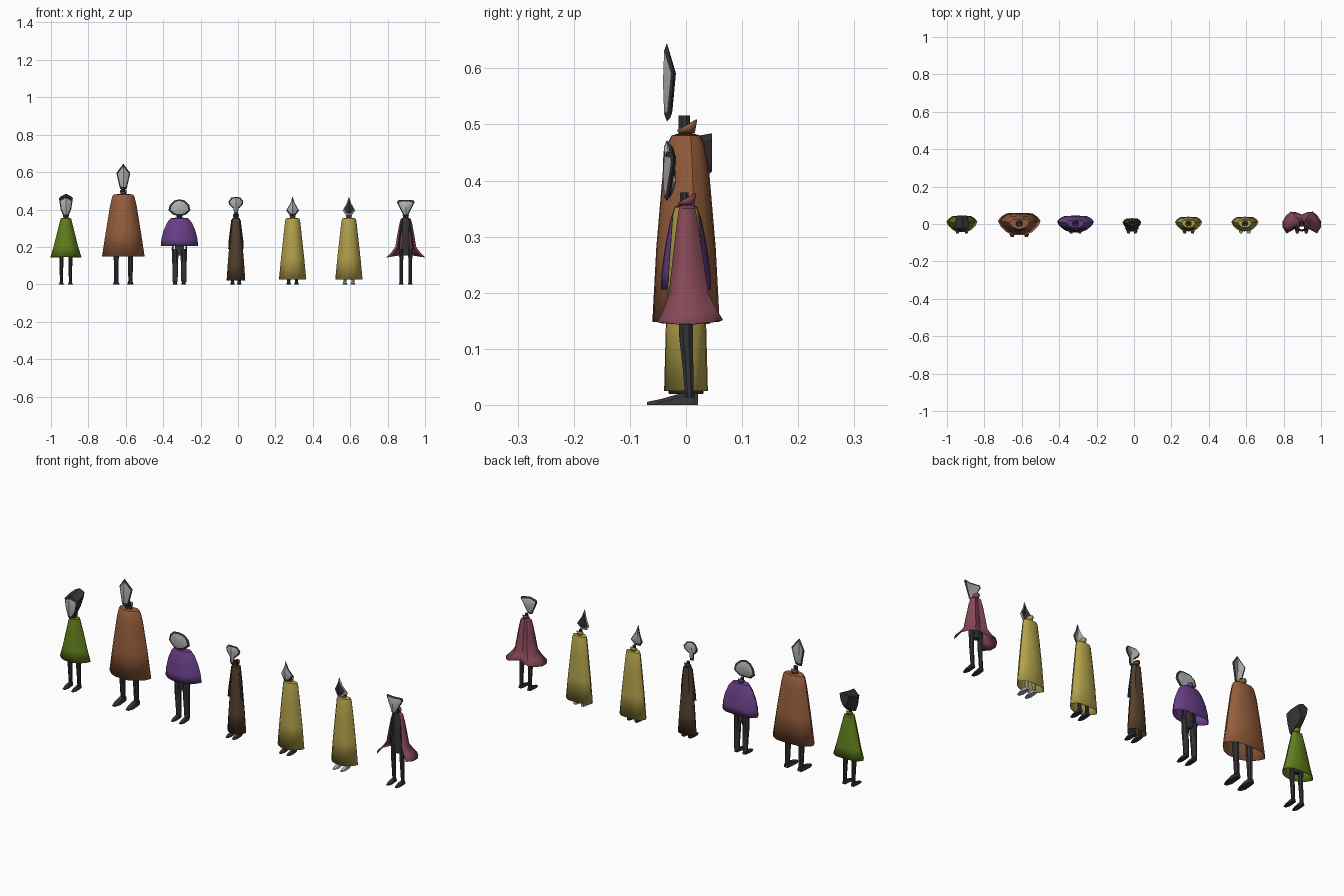
import bpy, math

if "Cube" in bpy.data.objects:
    bpy.data.objects.remove(bpy.data.objects["Cube"])


def material(name, rgb):
    m = bpy.data.materials.new(name)
    m.diffuse_color = (*rgb, 1)
    m.use_nodes = True
    m.node_tree.nodes["Principled BSDF"].inputs["Base Color"].default_value = m.diffuse_color
    return m


DARK = material("charcoal", (0.035, 0.035, 0.038))
PALE = material("pale_grey", (0.45, 0.45, 0.45))
GREEN = material("green", (0.12, 0.21, 0.012))
ORANGE = material("orange", (0.30, 0.11, 0.045))
PURPLE = material("purple", (0.14, 0.05, 0.24))
BROWN = material("brown", (0.09, 0.05, 0.025))
YELLOW = material("yellow", (0.45, 0.36, 0.07))
RED = material("red", (0.24, 0.065, 0.095))


def make(name, verts, faces, mats, indices=None, thick=0):
    me = bpy.data.meshes.new(name)
    me.from_pydata(verts, [], faces)
    for m in mats:
        me.materials.append(m)
    if indices:
        me.polygons.foreach_set("material_index", indices)
    ob = bpy.data.objects.new(name, me)
    bpy.context.collection.objects.link(ob)
    if thick:
        s = ob.modifiers.new("thickness", "SOLIDIFY")
        s.thickness = thick
        s.offset = -1
    return ob


def loft(name, rings, mat, caps=True, closed=True, thick=0):
    n = len(rings[0])
    verts = [v for r in rings for v in r]
    faces = []
    for k in range(len(rings) - 1):
        for i in range(n if closed else n - 1):
            j = (i + 1) % n
            faces.append((k*n + i, k*n + j, (k+1)*n + j, (k+1)*n + i))
    if caps:
        faces.append(tuple(reversed(range(n))))
        faces.append(tuple(range((len(rings) - 1)*n, len(rings)*n)))
    return make(name, verts, faces, [mat], thick=thick)


def oval(x, y, z, rx, ry, n=8):
    a = [2*math.pi*(i + 0.5)/n for i in range(n)]
    return [(x + rx*math.cos(t), y + ry*math.sin(t), z) for t in a]


def mirrored(half):
    return half + [(-x, y) for x, y in reversed(half) if abs(x) > 1e-6]


# Half section of a closed cloak, front to back
SECTION = [(0, -1), (0.3, -0.97), (0.6, -0.72), (0.88, -0.2), (1, 0.28),
           (0.85, 0.65), (0.6, 0.95), (0, 1)]


def cloak(name, cx, profile, mat):
    # profile rows: z, half width, half depth
    sec = mirrored(SECTION)
    rings = [[(cx + x*w, y*d, z) for x, y in sec] for z, w, d in profile]
    z = profile[-1][0]
    rings.append([(cx + x*0.014, y*0.012, z + 0.004) for x, y in sec])
    loft(name + "_cloak", rings, mat, caps=False, thick=0.002)


def collar(name, cx, z, mat, s=1):
    def tilt(r, low, high):
        return [(x, y, z + s*(low + (high - low)*(0.5 + y/(2*r)))) for x, y, _ in oval(cx, 0.002, 0, r, r, 12)]
    loft(name + "_collar", [tilt(0.013*s, -0.003, -0.001), tilt(0.017*s, 0.002, 0.02)],
         mat, caps=False, thick=0.002)


def body(name, cx, s=1, gap=0.024, stout=1, leg_mat=DARK):
    # Torso and neck
    loft(name + "_torso", [oval(cx, 0, z*s, w*s, d*s) for z, w, d in
         [(0.155, 0.022, 0.012), (0.20, 0.026, 0.014), (0.26, 0.018, 0.012),
          (0.33, 0.021, 0.012), (0.352, 0.018, 0.010), (0.36, 0.008, 0.008)]], DARK)
    loft(name + "_neck", [oval(cx, -0.003, z*s, 0.008*s, 0.008*s) for z in (0.352, 0.379)], DARK)
    for side, tag in ((-1, "left"), (1, "right")):
        # Arm
        loft(f"{name}_{tag}_arm", [oval(cx + side*x*s, y*s, z*s, r*s, r*s, 6) for x, y, z, r in
             [(0.020, 0, 0.345, 0.006), (0.026, 0, 0.29, 0.007), (0.034, -0.002, 0.235, 0.006),
              (0.037, -0.006, 0.19, 0.005)]], DARK)
        # Leg
        g = cx + side*gap
        ankle = 0.009*s*(1.6 if stout > 1 else 1)
        loft(f"{name}_{tag}_leg", [oval(g, y*s, z*s, r, d*s) for z, y, r, d in
             [(0.012, 0.006, ankle, 0.008), (0.06, 0.004, 0.010*s*stout, 0.010),
              (0.12, 0, 0.011*s*stout, 0.013), (0.19, 0, 0.013*s*stout, 0.014)]], leg_mat)
        # Pointed shoe lofted from heel to toe
        loft(f"{name}_{tag}_shoe", [[(g - w*s, y*s, 0), (g + w*s, y*s, 0),
             (g + w*0.7*s, y*s, h*s), (g - w*0.7*s, y*s, h*s)] for y, w, h in
             [(0.016, 0.008, 0.014), (-0.004, 0.011, 0.016), (-0.032, 0.013, 0.008),
              (-0.051, 0.006, 0.004)]], leg_mat)


def mask(name, cx, half, face=PALE, rim=DARK, inset=0.8):
    # Shield folded back along a central ridge, with a bevelled rim
    pts = mirrored(half)
    zs = [z for _, z in pts]
    cz = (min(zs) + max(zs))/2
    if name == "mushroom":
        cz = 0.435
    w = max(x for x, _ in pts)
    n = len(pts)

    def ring(k, dy):
        return [(cx + x*k, -0.034 + 0.012*abs(x)/w + dy, cz + (z - cz)*k) for x, z in pts]
    verts = ring(inset, -0.005) + ring(1, 0) + ring(inset, 0.004)
    verts += [(cx, -0.041, cz), (cx, -0.029, cz)]
    faces, idx = [], []
    for i in range(n):
        j = (i + 1) % n
        faces += [(3*n, i, j), (i, n + i, n + j, j),
                  (n + i, 2*n + i, 2*n + j, n + j), (3*n + 1, 2*n + j, 2*n + i)]
        idx += [0, 1, 1, 0]
    make(name + "_mask", verts, faces, [face, rim], idx)
    return pts


# Green hooded figure
X = -0.92
body("hooded", X)
cloak("hooded", X, [(0.145, 0.083, 0.044), (0.20, 0.066, 0.039), (0.28, 0.046, 0.031),
                    (0.352, 0.028, 0.02)], GREEN)
collar("hooded", X, 0.357, GREEN)
pts = mask("hooded", X, [(0, 0.362), (0.013, 0.364), (0.028, 0.40), (0.036, 0.452), (0, 0.472)])
loft("hood", [[(X + x*k, y, 0.43 + (z - 0.43)*kz + dz) for x, z in pts] for k, y, kz, dz in
     [(1, -0.025, 1, 0), (1.03, 0.01, 0.9, 0.01), (0.72, 0.046, 0.62, 0.028)]], DARK)

# Tall orange figure
X = -0.613
body("tall", X, s=1.36, gap=0.038)
cloak("tall", X, [(0.148, 0.114, 0.06), (0.28, 0.094, 0.053), (0.42, 0.071, 0.041),
                  (0.468, 0.06, 0.032), (0.48, 0.052, 0.026)], ORANGE)
collar("tall", X, 0.486, ORANGE, 1.1)
mask("tall", X, [(0, 0.505), (0.018, 0.511), (0.037, 0.595), (0, 0.645)])

# Broad purple figure
X = -0.313
body("broad", X, gap=0.023, stout=1.55)
cloak("broad", X, [(0.206, 0.099, 0.045), (0.24, 0.097, 0.043), (0.285, 0.086, 0.037),
                   (0.33, 0.066, 0.028), (0.353, 0.047, 0.02)], PURPLE)
collar("broad", X, 0.357, PURPLE)
mask("broad", X, [(0, 0.366), (0.032, 0.371), (0.059, 0.395), (0.052, 0.425),
                  (0.03, 0.447), (0, 0.455)])

# Slim brown figure
X = -0.011
body("slim", X, gap=0.018)
cloak("slim", X, [(0.02, 0.05, 0.031), (0.12, 0.043, 0.028), (0.24, 0.033, 0.022),
                  (0.352, 0.022, 0.016)], BROWN)
collar("slim", X, 0.357, BROWN)
mask("mushroom", X, [(0, 0.37), (0.010, 0.373), (0.013, 0.405), (0.035, 0.425),
                     (0.04, 0.442), (0.025, 0.463), (0, 0.468)])

# Pair of yellow robed figures, the second with swapped greys
for name, X, face, rim, legs in (("robed", 0.292, PALE, DARK, DARK),
                                 ("robed_dark_faced", 0.593, DARK, PALE, PALE)):
    body(name, X, gap=0.021, leg_mat=legs)
    cloak(name, X, [(0.025, 0.073, 0.039), (0.14, 0.062, 0.036), (0.25, 0.05, 0.031),
                    (0.34, 0.04, 0.024), (0.352, 0.036, 0.02)], YELLOW)
    collar(name, X, 0.357, YELLOW)
    mask(name, X, [(0, 0.366), (0.016, 0.37), (0.034, 0.395), (0.024, 0.412),
                   (0.011, 0.435), (0, 0.47)], face, rim)

# Red caped figure, cape open at the front
X = 0.897
body("caped", X)
sec = mirrored([(0.8, -0.85), (1, -0.3), (1, 0.25), (0.82, 0.75), (0.58, 1.1),
                (0.3, 1.05), (0, 0.85)])
rings = [[(X + x*w, y*d, z + lift*(1 - abs(x))) for x, y in sec] for z, w, d, lift in
         [(0.145, 0.102, 0.06, 0.016), (0.17, 0.078, 0.047, 0.01), (0.20, 0.056, 0.036, 0),
          (0.26, 0.046, 0.028, 0), (0.32, 0.035, 0.02, 0), (0.35, 0.027, 0.015, 0),
          (0.358, 0.012, 0.011, 0)]]
loft("caped_open_cape", rings, RED, caps=False, closed=False, thick=0.002)
collar("caped", X, 0.357, RED)
mask("caped", X, [(0, 0.363), (0.012, 0.368), (0.047, 0.438), (0.042, 0.449), (0, 0.452)])

# Smooth cloth with crisp creases
for ob in bpy.context.collection.objects:
    ob.select_set(True)
    bpy.context.view_layer.objects.active = ob
bpy.ops.object.shade_smooth_by_angle(angle=math.radians(35))
